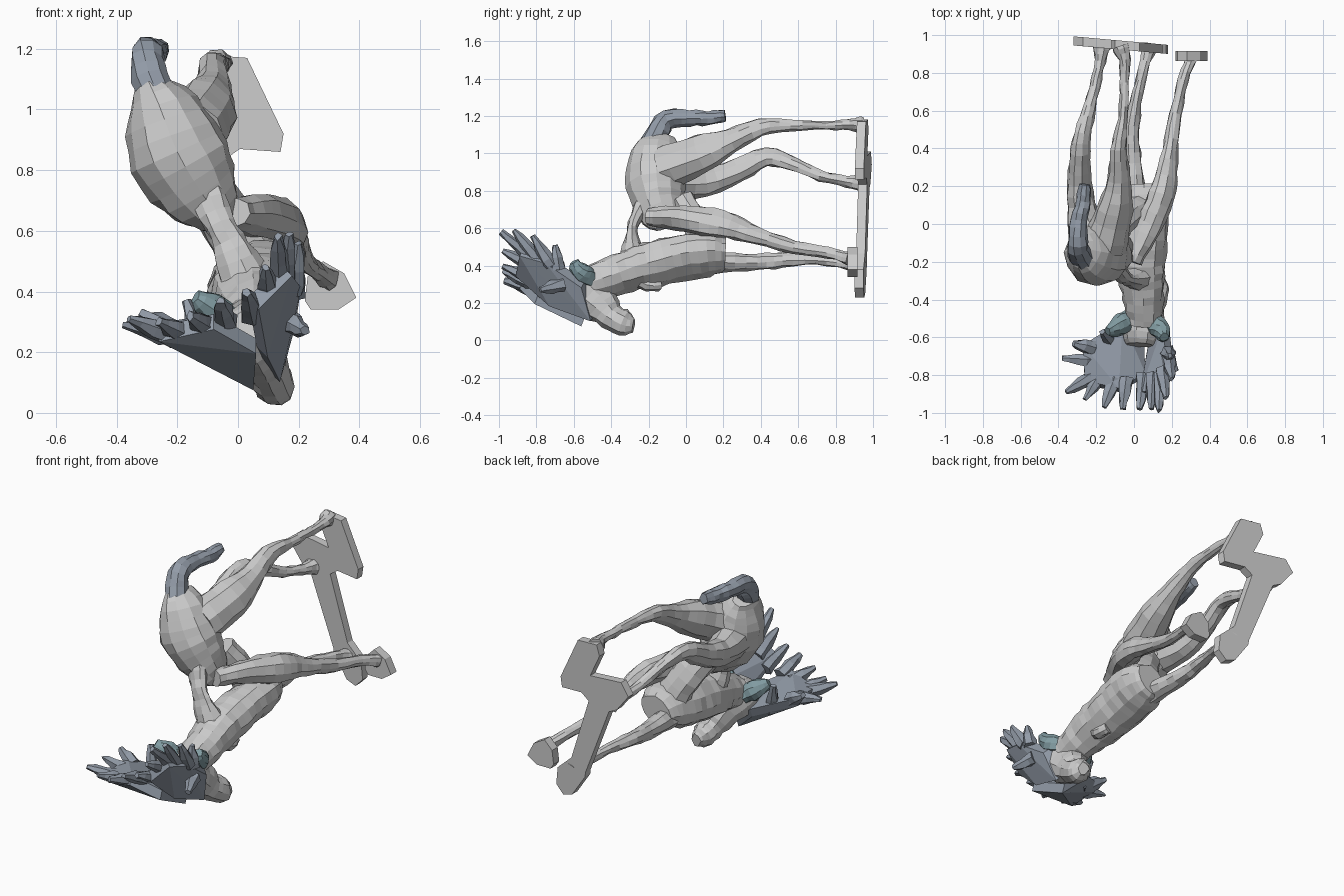
import bpy, bmesh, math, random
from mathutils import Vector as V

random.seed(4)
SIDE = V((0.83, 0, 0.55))      # the animal's own left-right direction


def material(name, rgb):
    m = bpy.data.materials.new(name)
    m.diffuse_color = (*rgb, 1)
    return m


BLUE = material("blue_grey", (0.29, 0.33, 0.39))
TEAL = material("teal_grey", (0.22, 0.33, 0.36))


def finish(name, bm, mat=None):
    bmesh.ops.recalc_face_normals(bm, faces=bm.faces)
    me = bpy.data.meshes.new(name)
    bm.to_mesh(me)
    bm.free()
    ob = bpy.data.objects.new(name, me)
    bpy.context.collection.objects.link(ob)
    if mat:
        me.materials.append(mat)
    return ob


def add_tube(bm, pts, n=9, steps=3, rough=0.006):
    """Lumpy flat-faced limb through (x, y, z, side radius, depth radius)."""
    P = [tuple(p) if len(p) == 5 else (*p, p[3]) for p in pts]
    fine = []
    for i in range(len(P) - 1):
        q = [P[max(i - 1, 0)], P[i], P[i + 1], P[min(i + 2, len(P) - 1)]]
        for s in range(steps):
            t = s / steps
            fine.append([0.5 * (2 * b + (c - a) * t + (2 * a - 5 * b + 4 * c - d) * t * t
                                + (3 * b - a - 3 * c + d) * t ** 3) for a, b, c, d in zip(*q)])
    fine.append(list(P[-1]))
    rings = []
    for i, f in enumerate(fine):
        tan = (V(fine[min(i + 1, len(fine) - 1)][:3]) - V(fine[max(i - 1, 0)][:3])).normalized()
        u = (SIDE - tan * SIDE.dot(tan)).normalized()
        w = tan.cross(u)
        ring = []
        for k in range(n):
            a = 2 * math.pi * k / n
            j = random.uniform(-rough, rough)
            ring.append(bm.verts.new(V(f[:3]) + u * (f[3] + j) * math.cos(a) + w * (f[4] + j) * math.sin(a)))
        rings.append(ring)
    for r, s in zip(rings, rings[1:]):
        for k in range(n):
            bm.faces.new((r[k], r[(k + 1) % n], s[(k + 1) % n], s[k]))
    bm.faces.new(rings[0])
    bm.faces.new(rings[-1])


def tube(name, pts, mat=None, **kw):
    bm = bmesh.new()
    add_tube(bm, pts, **kw)
    return finish(name, bm, mat)


# Trunk: rump, open waist of two bridges, chest, neck and head
tube("rump", [(-.29, -.13, 1.09, .05, .08), (-.25, -.15, 1.0, .12, .14), (-.20, -.16, .86, .165, .165),
              (-.13, -.15, .74, .14, .14), (-.07, -.12, .66, .08, .11), (-.05, -.1, .625, .05, .07)], n=12)
tube("back_bridge", [(-.1, -.23, .72, .06, .05), (-.06, -.28, .62, .05, .03), (-.02, -.29, .54, .06, .04),
                     (.02, -.28, .44, .09, .08)])
tube("belly_bridge", [(-.1, -.02, .74, .09, .07), (-.03, .05, .62, .09, .07), (.04, .08, .5, .1, .08)])
tube("chest", [(.05, .21, .46, .1, .08), (.05, .12, .46, .14, .11), (.04, -.02, .44, .15, .11),
               (.04, -.16, .41, .14, .12), (.04, -.28, .38, .13, .11), (.05, -.4, .34, .11, .1),
               (.05, -.52, .3, .1, .09)], n=12)
tube("head", [(.03, -.64, .28, .08, .06), (.04, -.56, .26, .11, .11), (.07, -.47, .2, .09, .11),
              (.1, -.4, .13, .07, .075), (.12, -.33, .09, .065, .075), (.13, -.28, .08, .03, .04)], n=10)
tube("chin_flap", [(.04, -.3, .36, .04), (.08, -.2, .30, .04), (.07, -.14, .30, .03)])

# Tail
tube("tail", [(-.24, -.22, .98, .06), (-.29, -.16, 1.1, .06), (-.3, -.1, 1.18, .055),
              (-.29, .02, 1.19, .045), (-.27, .12, 1.19, .04), (-.26, .21, 1.2, .03)], BLUE)

# Legs, each ending in a hoof at the base
legs = {
    "hind_leg_upper": [(-.16, -.12, .92, .12), (-.1, .08, 1.0, .09, .11), (-.08, .24, 1.07, .06, .07),
                       (-.08, .4, 1.14, .04, .05), (-.06, .56, 1.15, .028), (-.05, .75, 1.15, .025),
                       (-.05, .87, 1.155, .03), (-.07, .94, 1.15, .05)],
    "hind_leg_lower": [(-.24, -.08, .85, .11), (-.28, .1, .85, .075, .085), (-.29, .28, .91, .055, .07),
                       (-.28, .43, .98, .045, .055), (-.25, .56, .95, .035, .045), (-.21, .72, .88, .028),
                       (-.18, .86, .85, .03), (-.17, .94, .84, .05)],
    "front_leg_upper": [(-.01, -.2, .66, .05), (.05, -.05, .65, .08, .06), (.13, .1, .64, .07, .085),
                        (.17, .24, .61, .055, .075), (.19, .38, .56, .04, .05), (.22, .58, .5, .03, .035),
                        (.26, .76, .47, .028), (.3, .87, .44, .035)],
    "front_leg_lower": [(.02, .05, .43, .09), (.0, .2, .42, .06, .055), (-.01, .38, .42, .045),
                        (-.01, .52, .43, .042), (.02, .7, .43, .028), (.06, .86, .41, .03), (.08, .94, .38, .05)],
}
for name, pts in legs.items():
    tube(name, pts)


def hull(name, pts, offset, mat=None, tines=()):
    """Flat slab: hull of points pushed both ways by offset, plus tapering tines."""
    bm = bmesh.new()
    vs = [bm.verts.new(V(p) + V(offset) * s) for p in pts for s in (-1, 1)]
    res = bmesh.ops.convex_hull(bm, input=vs)
    bmesh.ops.delete(bm, geom=list({e for e in res["geom_interior"] + res["geom_unused"]
                                    if isinstance(e, bmesh.types.BMVert)}), context='VERTS')
    for a, b in tines:
        mid = (V(a) + V(b)) / 2
        add_tube(bm, [(*a, .04), (*mid, .033), (*b, .014)], n=6, steps=2)
    return finish(name, bm, mat)


# Palm-shaped antlers with tines
hull("antler_left",
     [(-.06, -.52, .2), (.05, -.55, .1), (-.27, -.65, .27), (-.26, -.84, .26), (-.08, -.88, .3), (.06, -.8, .22)],
     (0, .01, .025), BLUE,
     [((-.22, -.66, .27), (-.32, -.63, .33)), ((-.22, -.72, .26), (-.38, -.71, .29)),
      ((-.2, -.8, .25), (-.36, -.89, .31)), ((-.18, -.8, .26), (-.26, -.93, .3)),
      ((-.1, -.82, .28), (-.16, -.97, .32)), ((-.04, -.82, .3), (-.06, -.98, .37)),
      ((-.12, -.62, .2), (-.17, -.57, .37))])
hull("antler_right",
     [(.12, -.5, .12), (.17, -.55, .3), (.19, -.74, .43), (.16, -.88, .47), (.05, -.9, .36), (.08, -.72, .2)],
     (.018, -.01, -.018), BLUE,
     [((.18, -.68, .38), (.19, -.70, .51)), ((.18, -.72, .4), (.2, -.82, .56)),
      ((.15, -.78, .42), (.17, -.92, .59)), ((.14, -.8, .42), (.13, -.99, .58)),
      ((.1, -.8, .38), (.09, -.98, .48)), ((.05, -.8, .32), (.03, -.98, .4)),
      ((.17, -.66, .3), (.22, -.78, .27))])

# Ears
tube("ear_left", [(-.02, -.5, .3, .05), (-.08, -.54, .34, .055), (-.14, -.57, .38, .025)], TEAL)
tube("ear_right", [(.1, -.5, .33, .05), (.14, -.56, .36, .055), (.16, -.6, .42, .025)], TEAL)

# Thin standing base behind the hooves (x, z outlines at y = 0.94)
base = {
    "base_top": [(-.12, 1.12), (-.1, 1.18), (.03, 1.17), (.15, .92), (.14, .86), (0, .87), (-.05, 1.05)],
    "base_knob": [(-.32, .94), (-.27, 1.01), (-.14, .98), (0, .98), (.02, .88), (-.12, .78), (-.24, .84)],
    "base_strip": [(-.2, .85), (-.05, .85), (-.0, .6), (.08, .45), (-.02, .4), (-.09, .6)],
    "base_bottom": [(-.03, .48), (.07, .47), (.17, .38), (.18, .28), (.13, .23), (.07, .25), (-.02, .38)],
}
for name, outline in base.items():
    hull(name, [(x, .945 - .09 * (x + .05), z) for x, z in outline], (0, .024, 0))
hull("loose_hoof", [(.22, .89, .37), (.24, .89, .34), (.33, .89, .34), (.39, .89, .38), (.35, .89, .46),
                    (.28, .89, .5), (.23, .89, .45)], (0, .026, 0))
